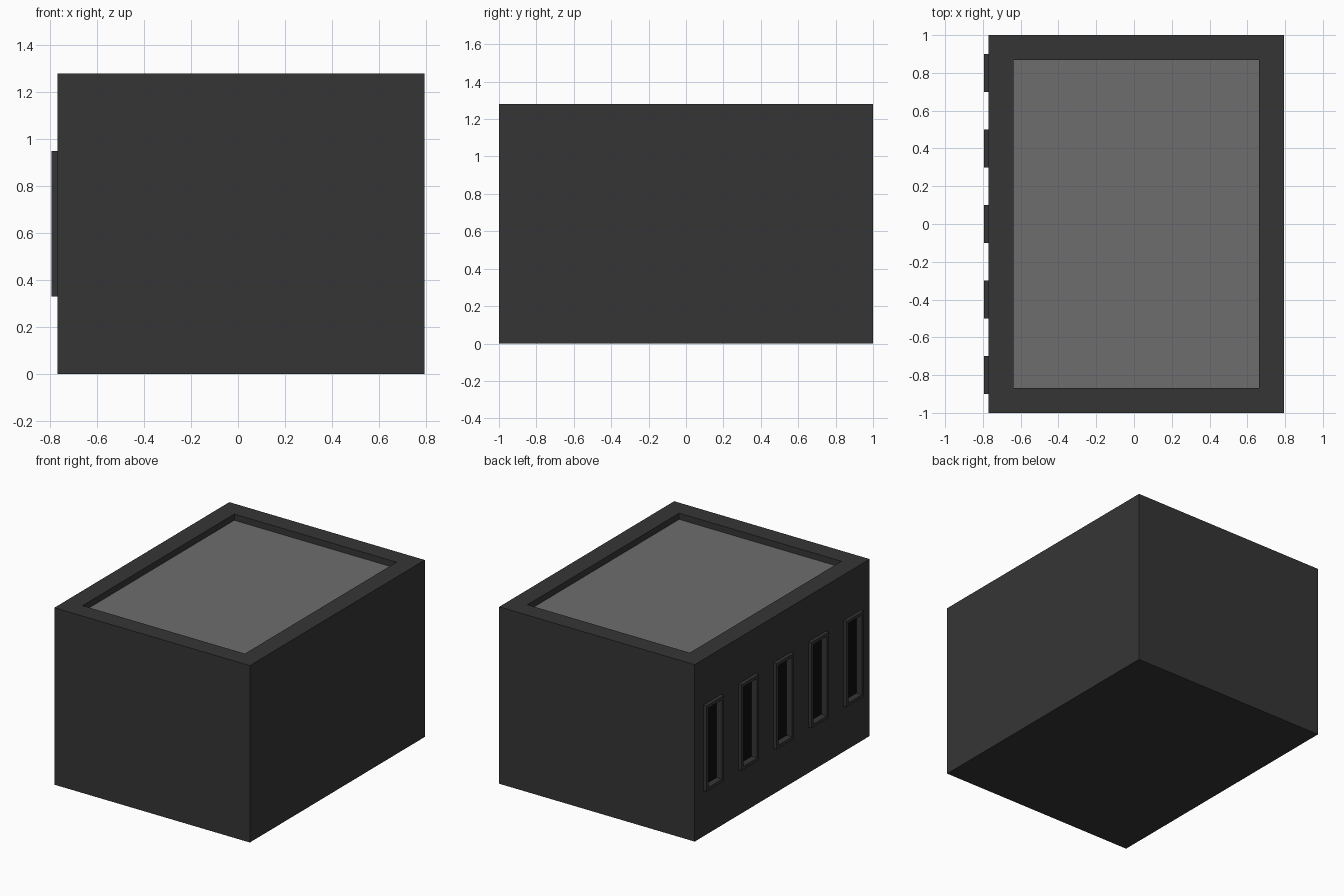
import bpy
import bmesh
from mathutils import Vector

default = bpy.data.objects.get("Cube")
if default:
    bpy.data.objects.remove(default, do_unlink=True)

# Overall sizes
X0, X1, HALF_Y, HEIGHT = -0.77, 0.795, 1.0, 1.28
RIM, RECESS = 0.133, 0.045
VENT_YS = (-0.8, -0.4, 0.0, 0.4, 0.8)
VENT_HALF, VENT_Z0, VENT_Z1 = 0.1, 0.33, 0.95
LIP, BORDER, POCKET = 0.025, 0.022, 0.045


def make_material(name, value):
    mat = bpy.data.materials.new(name)
    mat.use_nodes = True
    colour = (value, value, value, 1.0)
    mat.diffuse_color = colour
    bsdf = mat.node_tree.nodes["Principled BSDF"]
    bsdf.inputs["Base Color"].default_value = colour
    bsdf.inputs["Roughness"].default_value = 0.8
    return mat


def facing(bm, direction):
    bm.normal_update()
    return [f for f in bm.faces if f.normal.dot(Vector(direction)) > 0.99]


def step(bm, face, border, offset):
    """Inset a face, then push the inner face along the offset."""
    bmesh.ops.inset_region(bm, faces=[face], thickness=border, use_even_offset=True)
    bmesh.ops.inset_region(bm, faces=[face], thickness=0.0)
    bmesh.ops.translate(bm, verts=face.verts[:], vec=offset)


bm = bmesh.new()
bmesh.ops.create_cube(bm, size=1.0)
bmesh.ops.scale(bm, vec=(X1 - X0, 2 * HALF_Y, HEIGHT), verts=bm.verts)
bmesh.ops.translate(bm, vec=((X0 + X1) / 2, 0, HEIGHT / 2), verts=bm.verts)

# Recessed top panel
top = facing(bm, (0, 0, 1))[0]
step(bm, top, RIM, (0, 0, -RECESS))
top.material_index = 1


# Cut the vent openings into the side wall
def cut_side(point, normal):
    faces = [f for f in facing(bm, (-1, 0, 0)) if f.calc_center_median().x < X0 + 0.01]
    geom = set(faces)
    for f in faces:
        geom.update(f.edges)
        geom.update(f.verts)
    bmesh.ops.bisect_plane(bm, geom=list(geom), plane_co=point, plane_no=normal)


for z in (VENT_Z0, VENT_Z1):
    cut_side((0, 0, z), (0, 0, 1))
for y in VENT_YS:
    for side in (-1, 1):
        cut_side((0, y + side * VENT_HALF, 0), (0, 1, 0))

# Raised vent frames with dark pockets
vents = []
for f in facing(bm, (-1, 0, 0)):
    c = f.calc_center_median()
    if c.x < X0 + 0.01 and VENT_Z0 < c.z < VENT_Z1:
        if any(abs(c.y - y) < VENT_HALF / 2 for y in VENT_YS):
            vents.append(f)
for f in vents:
    bmesh.ops.inset_region(bm, faces=[f], thickness=0.0)
    bmesh.ops.translate(bm, verts=f.verts[:], vec=(-LIP, 0, 0))
    step(bm, f, BORDER, (POCKET, 0, 0))
    f.material_index = 2

bm.normal_update()
mesh = bpy.data.meshes.new("vented_box")
bm.to_mesh(mesh)
bm.free()
for mat in (make_material("charcoal", 0.036),
            make_material("grey_panel", 0.153),
            make_material("vent_black", 0.004)):
    mesh.materials.append(mat)
box = bpy.data.objects.new("vented_box", mesh)
bpy.context.collection.objects.link(box)
